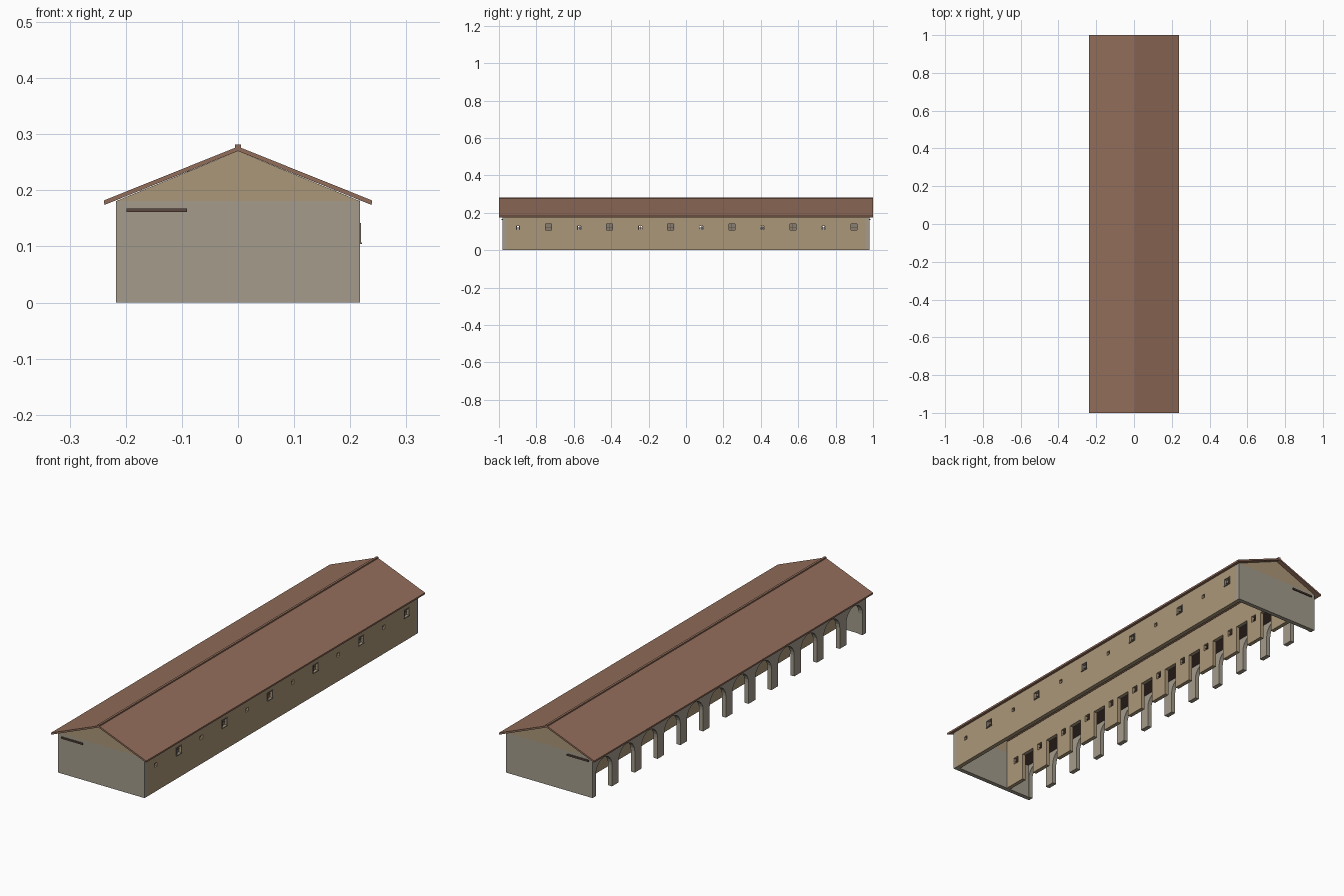
import bpy, bmesh, math
from mathutils import Vector

if "Cube" in bpy.data.objects:
    bpy.data.objects.remove(bpy.data.objects["Cube"])

def material(name, rgb):
    m = bpy.data.materials.new(name)
    m.diffuse_color = (*rgb, 1)
    m.use_nodes = True
    m.node_tree.nodes["Principled BSDF"].inputs["Base Color"].default_value = m.diffuse_color
    return m

TAN = material("tan_plaster", (0.41, 0.31, 0.19))
STONE = material("grey_stone", (0.37, 0.33, 0.26))
TILE = material("roof_tile", (0.29, 0.155, 0.105))
WOOD = material("dark_wood", (0.11, 0.065, 0.05))
FRAME = material("window_stone", (0.24, 0.21, 0.17))

def finish(name, bm, mat):
    bmesh.ops.recalc_face_normals(bm, faces=bm.faces)
    me = bpy.data.meshes.new(name)
    bm.to_mesh(me)
    bm.free()
    ob = bpy.data.objects.new(name, me)
    bpy.context.collection.objects.link(ob)
    if mat:
        me.materials.append(mat)
    return ob

def boxes(name, ranges, mat):
    """One object from boxes given as (x0, x1, y0, y1, z0, z1)."""
    bm = bmesh.new()
    for x0, x1, y0, y1, z0, z1 in ranges:
        vs = bmesh.ops.create_cube(bm, size=1)["verts"]
        for v in vs:
            v.co = Vector(((x0 + x1) / 2 + v.co.x * (x1 - x0),
                           (y0 + y1) / 2 + v.co.y * (y1 - y0),
                           (z0 + z1) / 2 + v.co.z * (z1 - z0)))
    return finish(name, bm, mat)

def prism(name, pts, axis, a, b, mat):
    """Extrude a 2D profile (xz for axis y, yz for axis x) from a to b."""
    bm = bmesh.new()
    place = (lambda p: (p[0], a, p[1])) if axis == "y" else (lambda p: (a, p[0], p[1]))
    face = bm.faces.new([bm.verts.new(place(p)) for p in pts])
    ext = bmesh.ops.extrude_face_region(bm, geom=[face])
    move = Vector((0, b - a, 0)) if axis == "y" else Vector((b - a, 0, 0))
    bmesh.ops.translate(bm, vec=move, verts=[g for g in ext["geom"] if isinstance(g, bmesh.types.BMVert)])
    bmesh.ops.triangulate(bm, faces=[f for f in bm.faces if len(f.verts) > 4])
    return finish(name, bm, mat)

def cut(ob, ranges):
    cutter = boxes(ob.name + "_cutter", ranges, None)
    cutter.hide_render = True
    cutter.hide_viewport = False
    mod = ob.modifiers.new("openings", "BOOLEAN")
    mod.object = cutter
    mod.operation = "DIFFERENCE"
    mod.solver = "EXACT"
    bpy.context.view_layer.objects.active = ob
    bpy.ops.object.modifier_apply(modifier=mod.name)
    bpy.data.objects.remove(cutter)

W, L, T, EAVE = 0.217, 0.98, 0.02, 0.181
BAYS = 12
PITCH = 2 * L / BAYS
centres = [-L + PITCH * (i + 0.5) for i in range(BAYS)]

# End walls with gables
for name, y in (("front", -L), ("back", L - T)):
    boxes(name + "_end_wall", [(-W, W, y, y + T, 0, EAVE)], STONE)
    prism(name + "_gable", [(-W, EAVE), (W, EAVE), (0, 0.27)], "y", y, y + T, TAN)

# Roof slopes as one folded profile, plus ridge cap
prism("roof", [(-0.238, 0.174), (0, 0.27), (0.238, 0.174), (0.239, 0.182),
               (0, 0.278), (-0.239, 0.182)], "y", -1, 1, TILE)
boxes("ridge_cap", [(-0.005, 0.005, -1, 1, 0.273, 0.282)], TILE)

# Right wall with alternating small and large windows
rear = boxes("right_wall", [(W - T, W, -L + T, L - T, 0, EAVE + 0.001)], TAN)
holes, frames, panes, bars = [], [], [], []
for i, y in enumerate(centres):
    h = 0.016 if i % 2 else 0.009
    z = 0.123 if i % 2 else 0.12
    f = 0.003
    holes.append((W - 0.05, W + 0.05, y - h, y + h, z - h, z + h))
    x0, x1 = W - 0.006, W + 0.002
    bars += [(W - 0.011, W - 0.008, y - 0.001, y + 0.001, z - h, z + h),
             (W - 0.011, W - 0.008, y - h, y + h, z - 0.001, z + 0.001)]
    if i % 2:
        frames += [(x0, x1, y - h - f, y - h, z - h, z + h), (x0, x1, y + h, y + h + f, z - h, z + h),
                   (x0, x1, y - h - f, y + h + f, z + h, z + h + f),
                   (x0, W + 0.004, y - h - f, y + h + f, z - h - f, z - h)]
        panes.append((W - 0.014, W - 0.011, y - h, y + h, z - h, z + h))
cut(rear, holes)
boxes("window_frames", frames, FRAME)
boxes("window_panes", panes, FRAME)
boxes("window_bars", bars, WOOD)

# Left arcade: one profile with a round arch in every bay
R, SPRING = 0.058, 0.096
pts = [(-L, EAVE), (-L, 0)]
for y in centres:
    pts.append((y - R, 0))
    for k in range(13):
        a = math.pi * (1 - k / 12)
        pts.append((y + R * math.cos(a), SPRING + R * math.sin(a)))
    pts.append((y + R, 0))
pts += [(L, 0), (L, EAVE)]
prism("arcade", pts, "x", -W, -W + T, STONE)

# Inner wall behind the porch: doors behind the piers, windows mid-bay
inner = boxes("inner_wall", [(-0.091, -0.073, -L + T, L - T, 0, 0.235)], TAN)
openings, grilles = [], []
for i, y in enumerate(centres):
    openings.append((-0.15, 0, y - 0.014, y + 0.014, 0.10, 0.13))
    for k in (-0.007, 0, 0.007):
        grilles.append((-0.084, -0.081, y + k - 0.001, y + k + 0.001, 0.10, 0.13))
    grilles.append((-0.084, -0.081, y - 0.014, y + 0.014, 0.114, 0.116))
    if i:
        d = y - PITCH / 2
        openings.append((-0.15, 0, d - 0.036, d + 0.036, -0.05, 0.125))
cut(inner, openings)
boxes("inner_window_grilles", grilles, WOOD)

# Porch ceiling, its ends poking through the end walls
boxes("porch_ceiling", [(-0.199, -0.091, -L - 0.006, L + 0.006, 0.161, 0.168)], WOOD)
